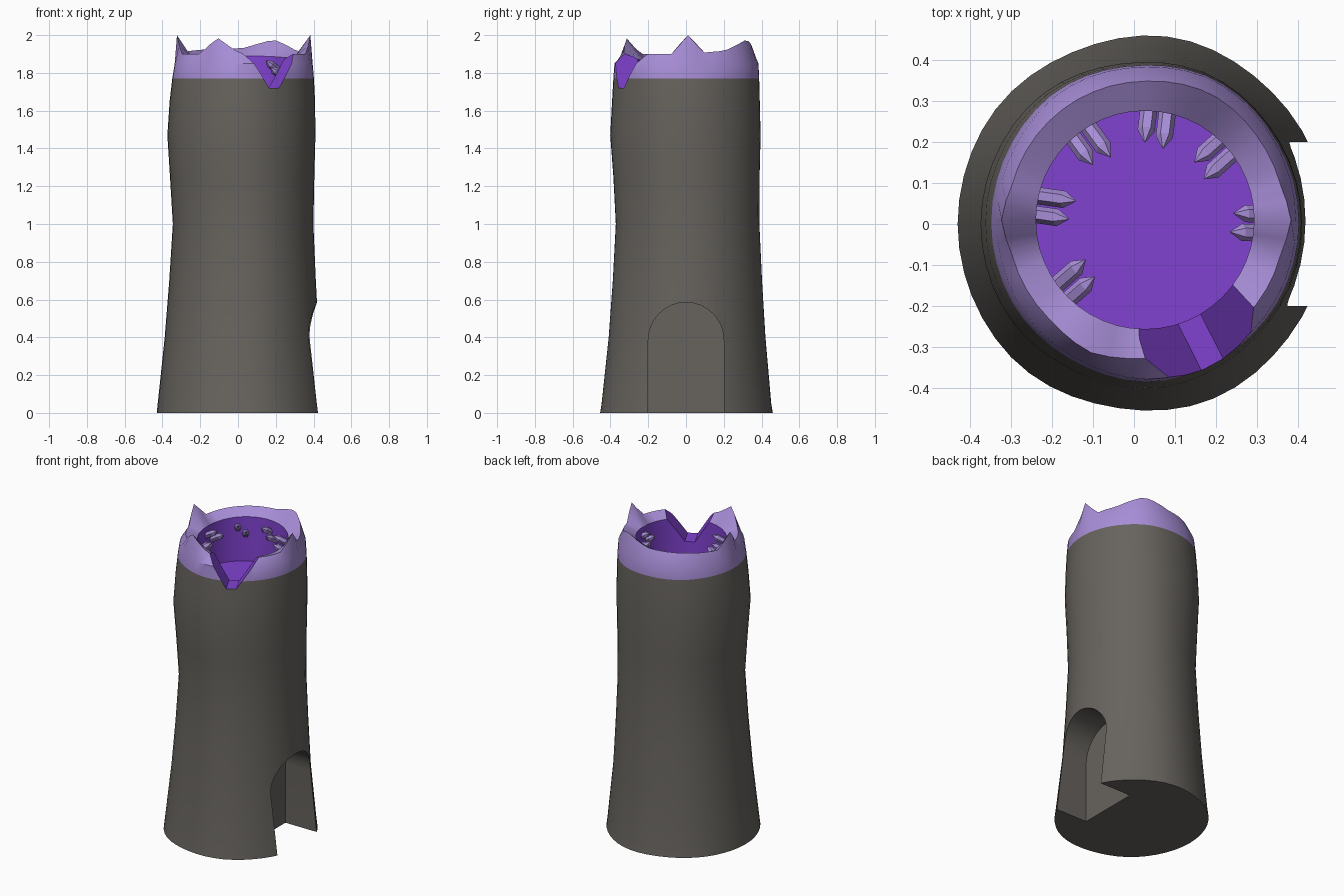
import bpy, bmesh, math
from mathutils import Vector, Matrix

if "Cube" in bpy.data.objects:
    bpy.data.objects.remove(bpy.data.objects["Cube"])

N = 48

def material(name, col):
    m = bpy.data.materials.new(name)
    m.diffuse_color = (*col, 1)
    m.use_nodes = True
    m.node_tree.nodes["Principled BSDF"].inputs["Base Color"].default_value = m.diffuse_color
    return m

STONE = material("dark stone", (0.135, 0.125, 0.112))
LILAC = material("lilac crystal", (0.39, 0.27, 0.68))
PURPLE = material("vivid purple", (0.22, 0.055, 0.64))

def make(name, bm, mats):
    bmesh.ops.recalc_face_normals(bm, faces=bm.faces)
    me = bpy.data.meshes.new(name)
    bm.to_mesh(me)
    bm.free()
    for m in mats:
        me.materials.append(m)
    ob = bpy.data.objects.new(name, me)
    bpy.context.collection.objects.link(ob)
    return ob

def activate(ob):
    bpy.ops.object.select_all(action='DESELECT')
    ob.select_set(True)
    bpy.context.view_layer.objects.active = ob

def prism(name, outline, vec, mat):
    """Solid made by sweeping a closed outline along vec."""
    bm = bmesh.new()
    a = [bm.verts.new(p) for p in outline]
    b = [bm.verts.new(Vector(p) + vec) for p in outline]
    bm.faces.new(a)
    bm.faces.new(b[::-1])
    for i in range(len(a)):
        j = (i + 1) % len(a)
        bm.faces.new((a[i], b[i], b[j], a[j]))
    return make(name, bm, [mat])

# tower: stacked rings (z, centre x, centre y, radius x, radius y, material of band above)
RINGS = [(0, .02, 0, .45, .457, 0), (.05, .02, 0, .445, .449, 0),
         (.4, .02, .005, .408, .415, 0), (.7, .024, .008, .388, .395, 0),
         (1.0, .027, .01, .372, .38, 0), (1.25, .022, .005, .382, .387, 0),
         (1.47, .018, 0, .392, .398, 0), (1.65, .023, .003, .385, .391, 0),
         (1.77, .027, .005, .375, .386, 1), (1.85, .03, .006, .365, .381, 1)]
# jagged rim peaks (angle in degrees, height, half width in degrees)
PEAKS = [(0, .10, 14), (63, .05, 28), (180, .10, 15), (247, .085, 20)]

def peak(deg):
    return max(h * max(0, 1 - abs((deg - a + 180) % 360 - 180) / w) for a, h, w in PEAKS)

bm = bmesh.new()
rows, bands = [], []
for z, cx, cy, rx, ry, band in RINGS:
    row = []
    for i in range(N):
        t = math.tau * i / N
        k = 1 + 0.010 * math.sin(5 * t + 1 + z) * math.sin(t) ** 2
        row.append(bm.verts.new((cx + rx * k * math.cos(t), cy + ry * k * math.sin(t), z)))
    rows.append(row)
    bands.append(band)
rim, lip, well = [], [], []
for i in range(N):
    t = math.tau * i / N
    c, s = math.cos(t), math.sin(t)
    p = peak(360 * i / N)
    r = .338 + .15 * p
    rim.append(bm.verts.new((.03 + r * c, .01 + r * s, 1.90 + p + .03 * max(0, s))))
    lip.append(bm.verts.new((.027 + .266 * c, .01 + .266 * s, 1.87 + .02 * max(0, s))))
    well.append(bm.verts.new((.027 + .266 * c, .01 + .266 * s, 1.6)))
rows += [rim, lip, well]
bands += [1, 2]
for r in range(len(rows) - 1):
    for i in range(N):
        j = (i + 1) % N
        f = bm.faces.new((rows[r][i], rows[r][j], rows[r + 1][j], rows[r + 1][i]))
        f.material_index = bands[r]
bm.faces.new(rows[0][::-1])
bm.faces.new(well).material_index = 2
tower = make("hollow_tower", bm, [STONE, LILAC, PURPLE])

# arched doorway cutter on the right side
arch = [(.2, -.2, -.1), (.2, .2, -.1)]
arch += [(.2, .2 * math.cos(math.pi * i / 16), .385 + .2 * math.sin(math.pi * i / 16)) for i in range(17)]
door = prism("doorway_cutter", arch, Vector((.5, 0, 0)), STONE)

# V-shaped notch cutter in the rim
d, p = Vector((.45, -.89, 0)), Vector((.89, .45, 0))
start = Vector((.138, -.238, 0)) - d * .1
sect = [start + p * a + Vector((0, 0, z)) for a, z in ((-.03, 1.72), (.03, 1.72), (.29, 2.1), (-.26, 2.1))]
notch = prism("notch_cutter", sect, d * .5, PURPLE)

activate(tower)
for cutter in (door, notch):
    cutter.hide_render = True
    mod = tower.modifiers.new(cutter.name, 'BOOLEAN')
    mod.operation = 'DIFFERENCE'
    mod.solver = 'EXACT'
    mod.material_mode = 'TRANSFER'
    mod.object = cutter
    bpy.ops.object.modifier_apply(modifier=mod.name)
    bpy.data.objects.remove(cutter)
bpy.ops.object.shade_smooth_by_angle(angle=math.radians(35))

# crystal pairs growing from the well wall
def crystal(bm, deg, side, z, length):
    rad = .021
    c, s = math.cos(math.radians(deg)), math.sin(math.radians(deg))
    base = Vector((.027 + .275 * c - side * s, .01 + .275 * s + side * c, z))
    q = Vector((-c, -s, .6)).to_track_quat('Z', 'Y').to_matrix().to_4x4()
    m = Matrix.Translation(base) @ q
    rings = [[bm.verts.new(m @ Vector((rad * math.cos(math.pi * i / 3), rad * math.sin(math.pi * i / 3), h)))
              for i in range(6)] for h in (-.01, length - .035)]
    tip = bm.verts.new(m @ Vector((0, 0, length)))
    bm.faces.new(rings[0][::-1])
    for i in range(6):
        j = (i + 1) % 6
        bm.faces.new((rings[0][i], rings[0][j], rings[1][j], rings[1][i]))
        bm.faces.new((rings[1][i], rings[1][j], tip))

bm = bmesh.new()
for deg, length in ((-2, .08), (42, .12), (83, .115), (126, .12), (172, .12), (221, .12)):
    crystal(bm, deg, -.022, 1.77, length)
    crystal(bm, deg, .024, 1.81, length * .9)
make("wall_crystals", bm, [LILAC])
